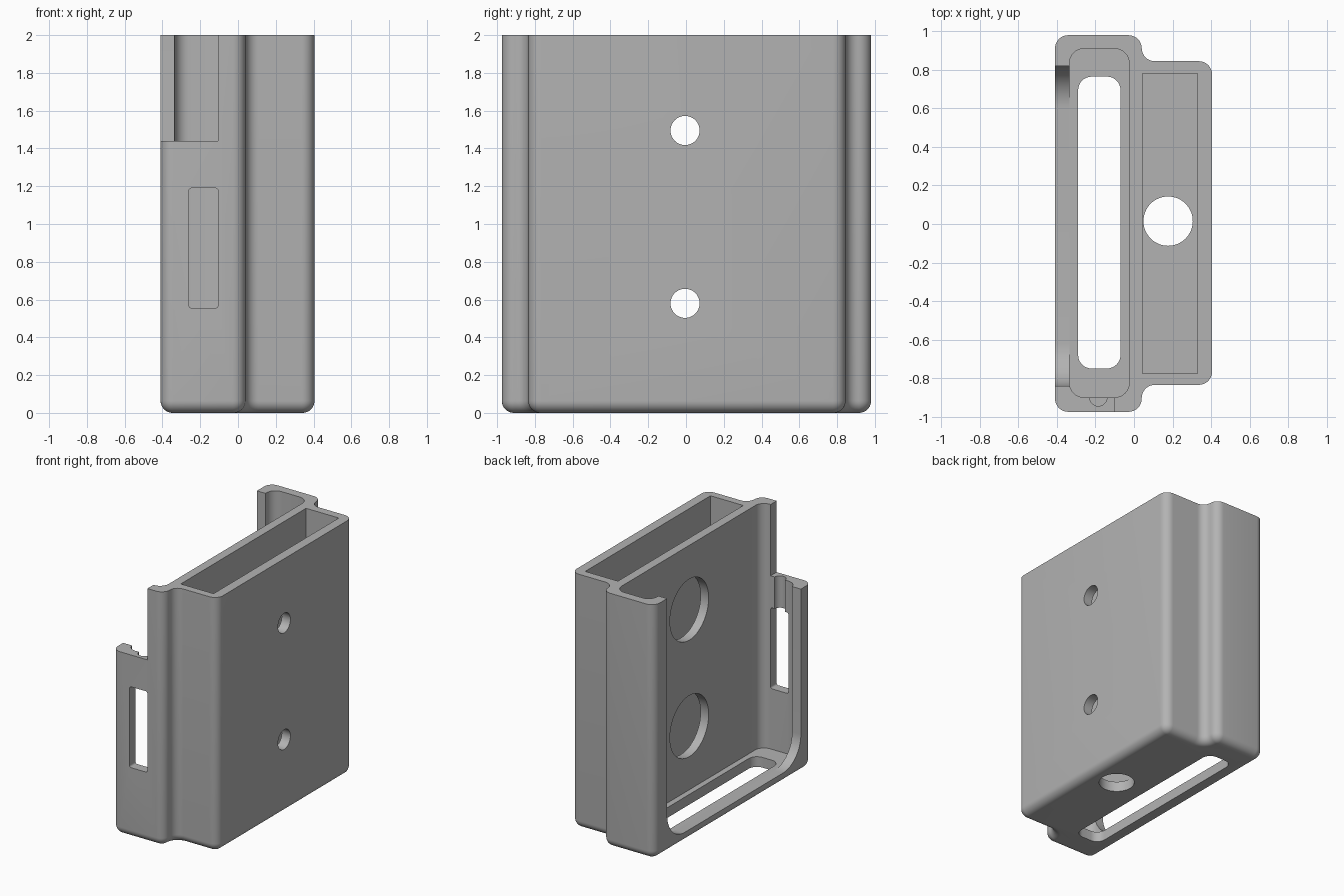
import bpy, bmesh, math
from mathutils import Vector

cube = bpy.data.objects.get("Cube")
if cube:
    bpy.data.objects.remove(cube, do_unlink=True)

grey = bpy.data.materials.new("plain grey")
grey.use_nodes = True
colour = (0.45, 0.45, 0.45, 1)
grey.diffuse_color = colour
grey.node_tree.nodes["Principled BSDF"].inputs["Base Color"].default_value = colour


def outline(corners, r, inset=0.0, steps=8):
    """Counter-clockwise right-angled outline with rounded corners, moved inward by inset."""
    pts = []
    count = len(corners)
    for i in range(count):
        a, b, c = (Vector(corners[(i + k) % count]) for k in (-1, 0, 1))
        d1, d2 = (b - a).normalized(), (c - b).normalized()
        n1, n2 = Vector((d1.y, -d1.x)), Vector((d2.y, -d2.x))
        side = 1 if d1.cross(d2) > 0 else -1
        if r == 0:
            pts.append(b)
            continue
        centre = b - side * r * (n1 + n2)
        radius = r - side * inset
        for k in range(steps + 1):
            t = k / steps * math.pi / 2
            pts.append(centre + side * radius * (n1 * math.cos(t) + n2 * math.sin(t)))
    return pts


def rect(u0, u1, v0, v1):
    return [(u0, v0), (u1, v0), (u1, v1), (u0, v1)]


def circle(u, v, r, n=64):
    return [(u + r * math.cos(2 * math.pi * i / n), v + r * math.sin(2 * math.pi * i / n))
            for i in range(n)]


def loft(name, rings, axis="z"):
    """Solid through (outline, height) rings stacked along an axis."""
    place = {"z": lambda u, v, w: (u, v, w),
             "x": lambda u, v, w: (w, u, v),
             "y": lambda u, v, w: (u, w, v)}[axis]
    bm = bmesh.new()
    loops = [[bm.verts.new(place(p[0], p[1], w)) for p in pts] for pts, w in rings]
    n = len(loops[0])
    for lo, hi in zip(loops, loops[1:]):
        for i in range(n):
            j = (i + 1) % n
            bm.faces.new((lo[i], lo[j], hi[j], hi[i]))
    bm.faces.new(loops[0][::-1])
    bm.faces.new(loops[-1])
    bmesh.ops.recalc_face_normals(bm, faces=bm.faces)
    mesh = bpy.data.meshes.new(name)
    bm.to_mesh(mesh)
    bm.free()
    obj = bpy.data.objects.new(name, mesh)
    bpy.context.collection.objects.link(obj)
    mesh.materials.append(grey)
    return obj


def prism(name, pts, lo, hi, axis="z"):
    return loft(name, [(pts, lo), (pts, hi)], axis)


# Stepped outer body with rounded bottom edge
step = [(-0.41, -0.975), (0.04, -0.975), (0.04, -0.835), (0.405, -0.835),
        (0.405, 0.845), (0.04, 0.845), (0.04, 0.98), (-0.41, 0.98)]
r, edge = 0.068, 0.064
rings = []
for k in range(9):
    t = k / 8 * math.pi / 2
    rings.append((outline(step, r, edge * (1 - math.sin(t))), edge * (1 - math.cos(t))))
rings.append((outline(step, r), 2.0))
body = loft("holder_body", rings)

floor = 0.08
cutters = [
    # Main pocket, its floor slot and open face
    prism("main_pocket", outline(rect(-0.335, -0.025, -0.9, 0.91), 0.075), floor, 2.2),
    prism("floor_slot", outline(rect(-0.29, -0.07, -0.75, 0.765), 0.07), -0.2, 0.2),
    prism("open_face", outline(rect(-0.84, 0.82, floor, 2.6), 0.22, steps=16), -0.6, -0.3, "x"),
    # Narrow pocket and its floor hole
    prism("narrow_pocket", outline(rect(0.045, 0.33, -0.775, 0.78), 0), floor, 2.2),
    prism("floor_hole", circle(0.177, 0.015, 0.128), -0.2, 0.2),
    # Side notch, window and latch groove
    prism("side_notch", outline(rect(-0.6, -0.105, 1.44, 2.2), 0), -1.2, -0.83, "y"),
    prism("side_window", outline(rect(-0.26, -0.105, 0.555, 1.19), 0.015), -1.2, -0.8, "y"),
    prism("latch_groove", circle(-0.185, -0.9, 0.045, 32), 1.15, 1.5),
]
# Screw holes in the outer wall, wide access holes in the divider
for z in (0.58, 1.495):
    cutters.append(prism("screw_hole", circle(-0.005, z, 0.077), 0.2, 0.6, "x"))
    cutters.append(prism("access_hole", circle(-0.005, z, 0.24), -0.15, 0.15, "x"))

bpy.context.view_layer.objects.active = body
for cutter in cutters:
    cutter.hide_render = True
    mod = body.modifiers.new(cutter.name, "BOOLEAN")
    mod.operation = "DIFFERENCE"
    mod.solver = "EXACT"
    mod.object = cutter
    bpy.ops.object.modifier_apply(modifier=mod.name)
    bpy.data.objects.remove(cutter, do_unlink=True)

bpy.ops.object.select_all(action="DESELECT")
body.select_set(True)
bpy.ops.object.shade_smooth_by_angle(angle=math.radians(30))
